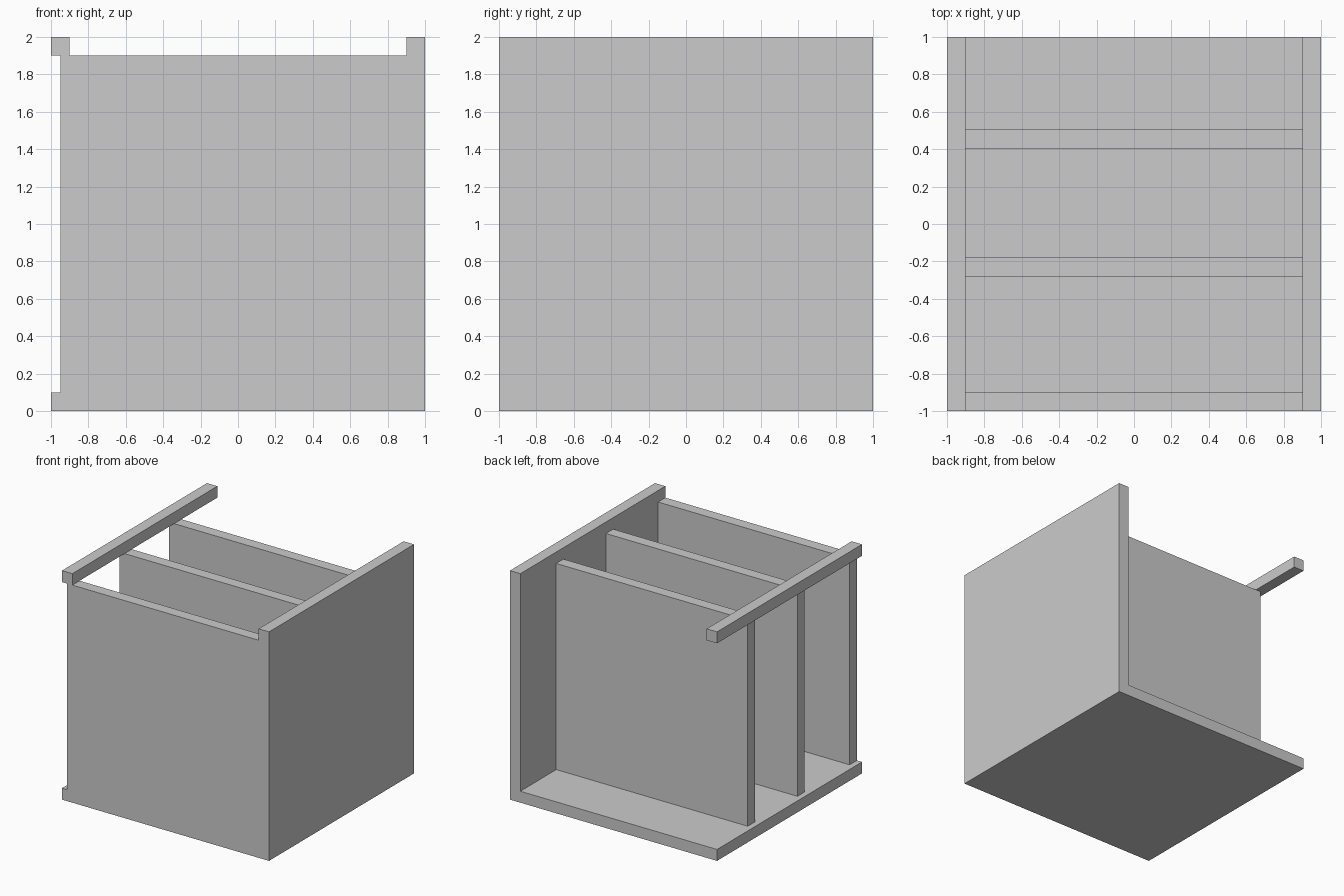
import bpy

if "Cube" in bpy.data.objects:
    bpy.data.objects.remove(bpy.data.objects["Cube"])


def box(name, x, y, z):
    """Axis-aligned board given its (min, max) extents."""
    bpy.ops.mesh.primitive_cube_add(size=1, location=[sum(r) / 2 for r in (x, y, z)])
    obj = bpy.context.object
    obj.name = name
    obj.scale = [r[1] - r[0] for r in (x, y, z)]
    bpy.ops.object.transform_apply(location=False, rotation=False, scale=True)
    return obj


T = 0.1        # board thickness
DEPTH = (-1, 1)

# Outer frame: base, tall right side and thin rail along the upper left
box("base_board", (-1, 1), DEPTH, (0, T))
box("right_side_panel", (1 - T, 1), DEPTH, (T, 2))
box("top_left_rail", (-1, -1 + T), DEPTH, (2 - T, 2))

# Upright dividers between base and rail, set back from the left edge
for name, y in (("front_panel", -1), ("middle_divider", -0.28), ("back_divider", 0.405)):
    box(name, (-0.95, 1 - T), (y, y + T), (T, 2 - T))
